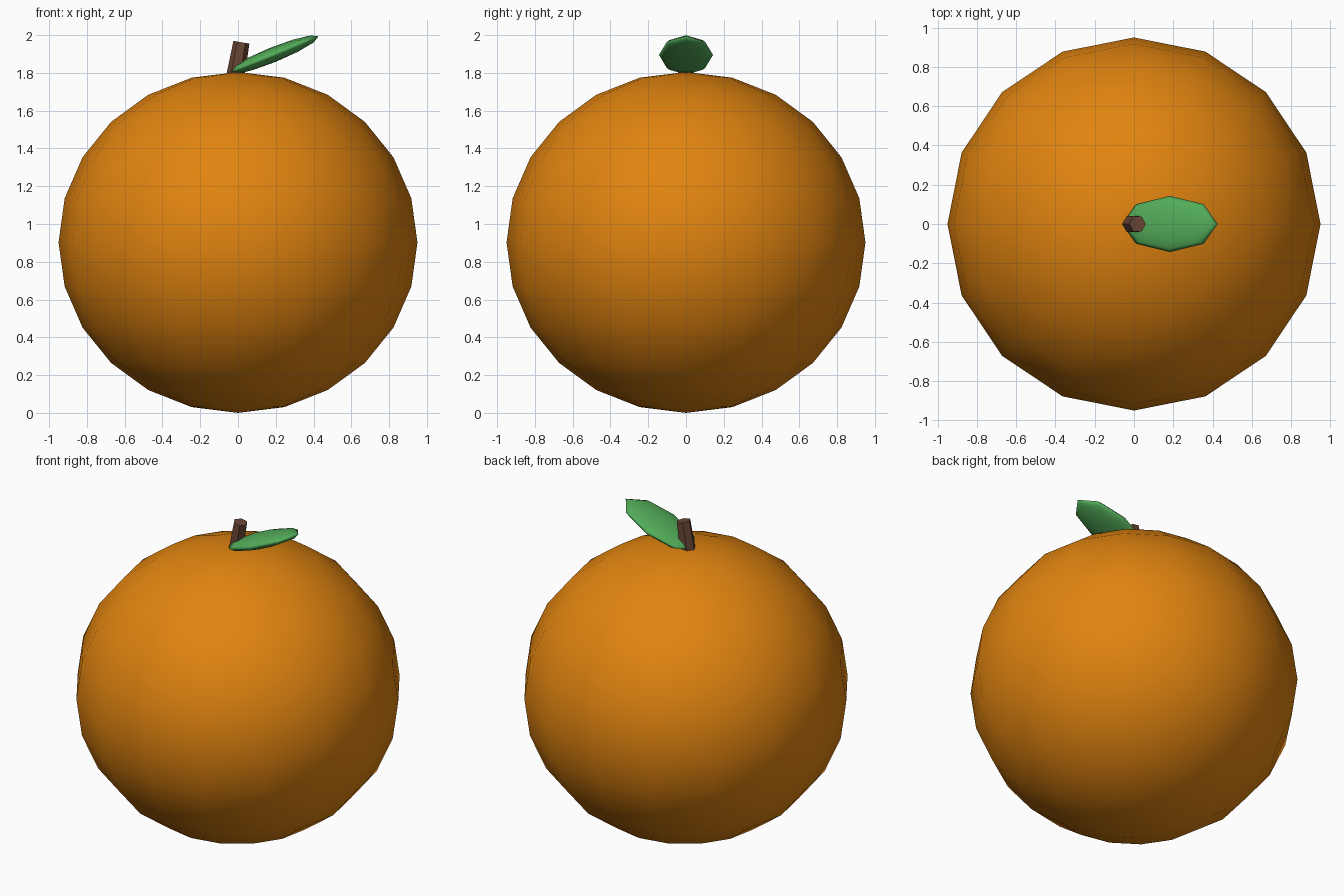
import bpy
from math import radians
from mathutils import Vector, Matrix

cube = bpy.data.objects.get("Cube")
if cube:
    bpy.data.objects.remove(cube, do_unlink=True)


def material(name, color):
    mat = bpy.data.materials.new(name)
    mat.use_nodes = True
    mat.diffuse_color = (*color, 1)
    bsdf = next(n for n in mat.node_tree.nodes if n.type == 'BSDF_PRINCIPLED')
    bsdf.inputs["Base Color"].default_value = (*color, 1)
    return mat


def finish(name, mat, smooth):
    obj = bpy.context.object
    obj.name = obj.data.name = name
    obj.data.materials.append(mat)
    for poly in obj.data.polygons:
        poly.use_smooth = smooth
    return obj


orange = material("orange peel", (0.75, 0.23, 0.005))
green = material("leaf green", (0.085, 0.41, 0.10))
brown = material("stem brown", (0.14, 0.062, 0.036))

# Fruit: slightly flattened ball
bpy.ops.mesh.primitive_uv_sphere_add(segments=16, ring_count=12, radius=0.95,
                                     location=(0, 0, 0.9025))
fruit = finish("fruit", orange, True)
fruit.scale.z = 0.95

# Stem: leaning six-sided peg sunk into the fruit
lean = radians(10)
length = 0.24
bpy.ops.mesh.primitive_cone_add(vertices=6, radius1=0.05, radius2=0.043, depth=length)
stem = finish("stem", brown, False)
stem.data.transform(Matrix.Rotation(radians(30), 4, 'Z'))
stem.rotation_euler.y = lean
axis = Matrix.Rotation(lean, 3, 'Y') @ Vector((0, 0, 1))
stem.location = Vector((0.018, 0, 1.962)) - axis * length / 2

# Leaf: flattened ball tilted up towards the model's left
bpy.ops.mesh.primitive_uv_sphere_add(segments=8, ring_count=6, radius=1,
                                     location=(0.183, 0, 1.895))
leaf = finish("leaf", green, True)
leaf.scale = (0.262, 0.143, 0.04)
leaf.rotation_euler.y = radians(-22)
